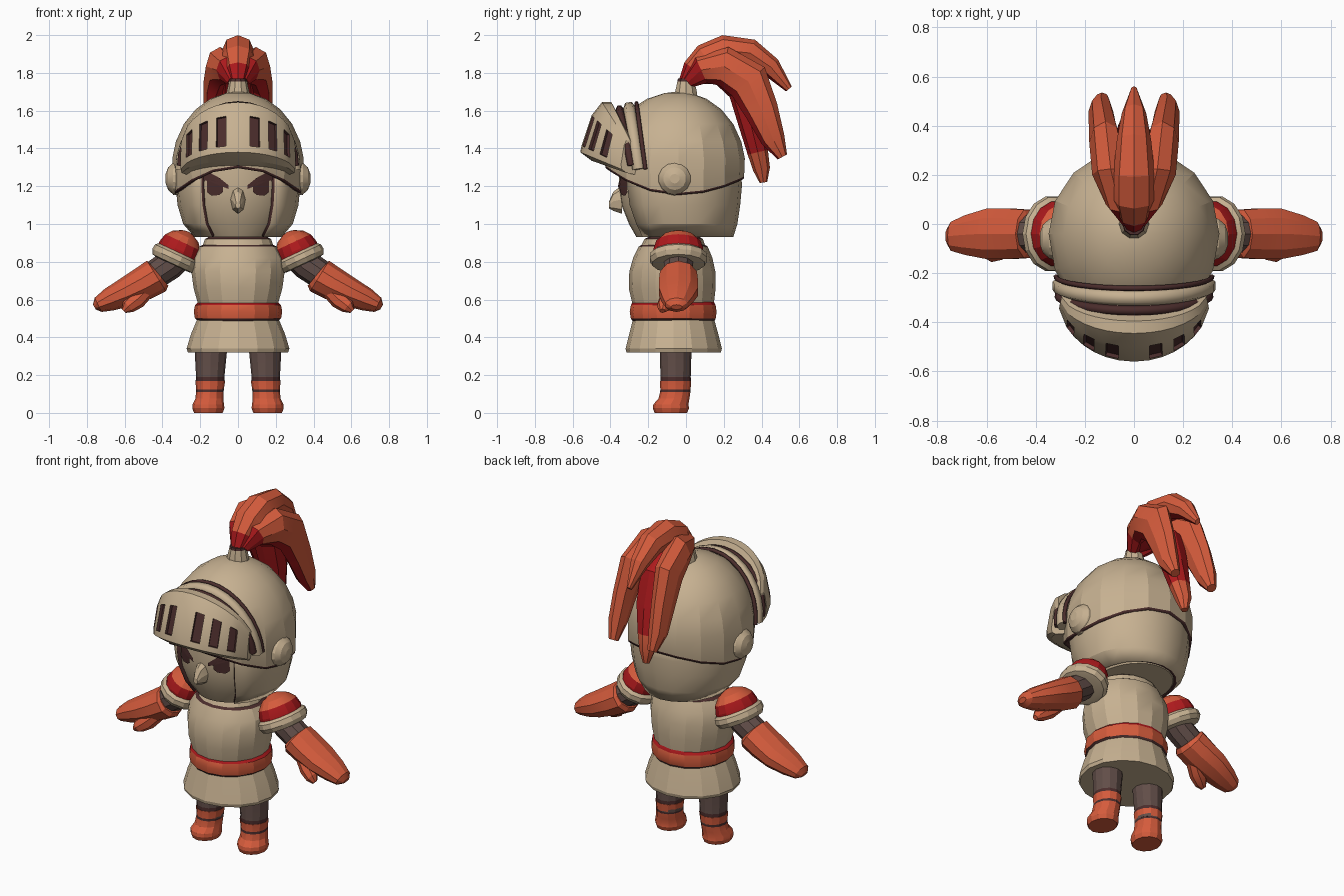
import bpy, bmesh, math
from mathutils import Vector

cube = bpy.data.objects.get("Cube")
if cube:
    bpy.data.objects.remove(cube, do_unlink=True)

STEEL, ORANGE, RED, BROWN, SEAM = range(5)


def material(name, rgb):
    m = bpy.data.materials.new(name)
    m.use_nodes = True
    m.diffuse_color = (*rgb, 1)
    m.node_tree.nodes["Principled BSDF"].inputs["Base Color"].default_value = (*rgb, 1)
    return m


PALETTE = [material("pale steel", (0.57, 0.44, 0.285)),
           material("orange cloth", (0.66, 0.105, 0.045)),
           material("deep red", (0.42, 0.01, 0.012)),
           material("brown cloth", (0.12, 0.075, 0.065)),
           material("dark seam", (0.07, 0.026, 0.025))]
X, Y, Z = Vector((1, 0, 0)), Vector((0, 1, 0)), Vector((0, 0, 1))


def finish(name, bm, mirror=False):
    me = bpy.data.meshes.new(name)
    bm.to_mesh(me)
    bm.free()
    for m in PALETTE:
        me.materials.append(m)
    ob = bpy.data.objects.new(name, me)
    bpy.context.collection.objects.link(ob)
    if mirror:
        ob.modifiers.new("Mirror", 'MIRROR')
    return ob


def loft(name, sections, paint=STEEL, n=16, side=Y, axis=None, mirror=False, caps=True, edit=None):
    """Skin ellipses (x, y, z, radius across, radius along side) along a path."""
    bm = bmesh.new()
    pts = [Vector(s[:3]) for s in sections]
    color = paint if callable(paint) else lambda i, a: paint
    rings = []
    for i, (p, s) in enumerate(zip(pts, sections)):
        t = axis or (pts[min(i + 1, len(pts) - 1)] - pts[max(i - 1, 0)]).normalized()
        u = side.cross(t).normalized()
        angles = [math.tau * j / n for j in range(n)]
        rings.append([bm.verts.new(p + u * s[3] * math.cos(a) + side * s[4] * math.sin(a)) for a in angles])
    for i in range(len(rings) - 1):
        for j in range(n):
            k = (j + 1) % n
            f = bm.faces.new((rings[i][j], rings[i][k], rings[i + 1][k], rings[i + 1][j]))
            f.material_index = color(i, math.tau * (j + 0.5) / n)
    if caps:
        bm.faces.new(rings[0][::-1]).material_index = color(0, 0)
        bm.faces.new(rings[-1]).material_index = color(len(rings) - 2, 0)
    if edit:
        edit(bm, rings)
    return finish(name, bm, mirror)


def upright(rows):
    """Turn (height, half width, front y, back y) rows into sections."""
    return [(0, (f + b) / 2, z, r, (b - f) / 2) for z, r, f, b in rows]


def shell(ob, thickness):
    s = ob.modifiers.new("Solidify", 'SOLIDIFY')
    s.thickness, s.offset, s.material_offset_rim = thickness, -1, SEAM


# Body: skirt, breastplate, collar, belt
loft("skirt", upright([(.32, .265, -.315, .185), (.34, .272, -.32, .19), (.42, .248, -.3, .17), (.5, .214, -.28, .148)]), axis=Z)
loft("breastplate", upright([(.56, .207, -.28, .145), (.66, .235, -.303, .157), (.75, .247, -.3, .155),
                             (.82, .24, -.28, .14), (.88, .205, -.25, .115), (.89, .185, -.235, .1),
                             (.92, .175, -.22, .09), (.94, .14, -.18, .06)]),
     lambda i, a: SEAM if i in (4, 6) else STEEL, axis=Z)
loft("belt", upright([(.485, .212, -.282, .15), (.5, .228, -.292, .157), (.535, .234, -.298, .162),
                      (.57, .228, -.292, .157), (.588, .208, -.282, .148)]),
     lambda i, a: {0: SEAM, 3: RED}.get(i, ORANGE), axis=Z)

# Legs and boots
loft("legs", [(.145, -.055, .12, .07, .078), (.147, -.055, .17, .077, .081), (.147, -.055, .19, .075, .08),
              (.143, -.055, .36, .088, .085)], lambda i, a: SEAM if i == 1 else BROWN, 12, axis=Z, mirror=True)
loft("boots", [(.157, -.08, 0, .076, .086), (.157, -.08, .025, .085, .096), (.157, -.08, .045, .083, .093),
               (.152, -.064, .075, .074, .082), (.149, -.057, .11, .073, .08), (.148, -.056, .124, .073, .08),
               (.147, -.055, .17, .079, .083)],
     lambda i, a: SEAM if i == 4 else ORANGE, 12, axis=Z, mirror=True)

# Arms, gloves, thumbs
loft("arms", [(.26, -.04, .87, .07, .075), (.36, -.04, .785, .08, .08), (.5, -.04, .69, .075, .078)],
     BROWN, 10, mirror=True)
loft("gloves", [(.42, -.04, .735, .08, .085), (.432, -.04, .725, .095, .103), (.5, -.04, .685, .09, .108),
                (.59, -.04, .64, .078, .108), (.68, -.045, .6, .062, .085), (.74, -.05, .572, .042, .062),
                (.76, -.05, .56, .015, .03)], ORANGE, 10, mirror=True)
loft("thumbs", [(.47, -.06, .66, .04, .05), (.535, -.095, .6, .05, .05), (.58, -.115, .565, .04, .04),
                (.605, -.125, .54, .015, .015)], ORANGE, 8, mirror=True)

# Shoulder guards: domed cap with a rolled rim, tilted outward
up = Vector((-.42, 0, .9)).normalized()
rim = Vector((.325, -.04, .83))


def on_axis(profile):
    return [(*(rim + up * h), r, r * 1.17) for h, r in profile]


loft("shoulder_caps", on_axis([(0, .113), (.035, .115), (.08, .103), (.115, .074), (.138, .03), (.143, .008)]),
     lambda i, a: RED if i < 2 else ORANGE, 14, axis=up, mirror=True)
loft("shoulder_rims", on_axis([(-.05, .095), (-.045, .12), (-.02, .133), (.008, .13), (.024, .112)]),
     STEEL, 14, axis=up, mirror=True)

# Head inside the helmet
GUARD = [(.93, .23, -.28, .25), (1, .29, -.32, .272), (1.1, .32, -.36, .287), (1.2, .33, -.375, .296), (1.3, .325, -.37, .292)]
FACE = [(z, r - .022, f + .018, b - .02) for z, r, f, b in GUARD]
loft("head", upright(FACE), n=32, axis=Z)
loft("nose", [(0, -.34, 1.13, .075, .04), (0, -.385, 1.12, .05, .026), (0, -.408, 1.1, .018, .014)],
     n=8, side=X, axis=-Y)


def face_y(x, z):
    for lo, hi in zip(FACE, FACE[1:]):
        if z <= hi[0]:
            break
    t = (z - lo[0]) / (hi[0] - lo[0])
    r, f, b = (lo[k] + (hi[k] - lo[k]) * t for k in (1, 2, 3))
    return (f + b) / 2 - (b - f) / 2 * math.sqrt(1 - (x / r) ** 2)


def face_patch(name, columns):
    bm = bmesh.new()
    rows = [[bm.verts.new((x, face_y(x, z) - .007, z)) for z in (lo, hi)] for x, lo, hi in columns]
    for a, b in zip(rows, rows[1:]):
        bm.faces.new((a[0], b[0], b[1], a[1])).material_index = SEAM
    finish(name, bm, True)


face_patch("brows", [(.05, 1.185, 1.205), (.1, 1.205, 1.245), (.15, 1.225, 1.272), (.195, 1.235, 1.275)])
face_patch("eyes", [(.08, 1.17, 1.2), (.1, 1.153, 1.222), (.14, 1.15, 1.235), (.163, 1.168, 1.235)])


# Cheek and neck guard, open over the face
def open_face(bm, rings):
    def hit(f):
        c = f.calc_center_median()
        return abs(math.atan2(c.x, -c.y - .045)) < math.radians(36)
    bmesh.ops.delete(bm, geom=[f for f in bm.faces if hit(f)], context='FACES')


shell(loft("cheek_guard", upright(GUARD), n=20, axis=Z, caps=False, edit=open_face), .03)

# Dome, fuller in front, with a dark lower edge that dips at the ears
DOME_C, DOME_R = Vector((0, -.04, 1.3)), Vector((.35, .395, .4))


def shape_dome(bm, rings):
    for i, ring in enumerate(rings):
        for v in ring:
            s = (v.co.y - DOME_C.y) / DOME_R.y
            if i < 2:
                v.co.z += (.15 if s < 0 else .09) * s * s
            if s > 0:
                v.co.y = DOME_C.y + s * .354
    bm.faces.new(rings[-1])


dome = [(0, -.04, 1.153, .343, .385), (0, -.04, 1.165, .346, .388)]
for deg in (7, 20, 35, 50, 65, 79, 87):
    c, s = math.cos(math.radians(deg)), math.sin(math.radians(deg))
    dome.append((0, -.04, 1.3 + DOME_R.z * s, DOME_R.x * c, DOME_R.y * c))
shell(loft("helmet_dome", dome, lambda i, a: SEAM if i == 0 else STEEL, axis=Z, caps=False, edit=shape_dome), .024)
loft("ear_bosses", [(.3, -.06, 1.24, .095, .095), (.345, -.06, 1.24, .082, .082), (.37, -.06, 1.24, .06, .06),
                    (.383, -.06, 1.24, .025, .025)], n=14, axis=X, mirror=True)


# Visor, raised over the brow; each row is half width, side y, side z, centre y, centre z
def snap(p, scale):
    d = p - DOME_C
    return DOME_C + d * scale / math.sqrt(sum((a / r) ** 2 for a, r in zip(d, DOME_R)))


def sweep(row, a):
    w, y0, z0, y1, z1 = row
    c = math.cos(a)
    return Vector((w * math.sin(a), y0 + (y1 - y0) * c, z0 + (z1 - z0) * c))


rows = [(.31, -.25, 1.36, -.36, 1.56), (.298, -.28, 1.41, -.395, 1.645), (.302, -.295, 1.41, -.445, 1.645),
        (.305, -.3, 1.39, -.5, 1.575), (.308, -.31, 1.3, -.553, 1.415), (.306, -.305, 1.275, -.56, 1.38),
        (.302, -.285, 1.26, -.5, 1.335), (.3, -.27, 1.25, -.42, 1.31)]
half = [12, 22, 32, 42, 53, 63, 82]
cols = [math.radians(d) for d in [-d for d in half[::-1]] + [0] + half]
bm = bmesh.new()
grid = [[bm.verts.new(snap(sweep(r, a), .98) if i in (0, 7) else sweep(r, a)) for a in cols]
        for i, r in enumerate(rows)]
slots = []
for i in range(len(rows)):
    for j in range(len(cols) - 1):
        lo, hi = grid[i], grid[(i + 1) % len(rows)]
        f = bm.faces.new((lo[j], hi[j], hi[j + 1], lo[j + 1]))
        if i == 3 and j in (1, 3, 5, 8, 10, 12):
            f.material_index = SEAM
            slots.append(f)
for j in (0, -1):
    bm.faces.new([r[j] for r in grid])
bmesh.ops.recalc_face_normals(bm, faces=bm.faces[:])
bmesh.ops.inset_individual(bm, faces=slots, thickness=.003, depth=-.015)
finish("visor", bm)


# Bands arching over the dome behind the visor
def arch(name, row, radius, color):
    cu = bpy.data.curves.new(name, 'CURVE')
    cu.dimensions, cu.bevel_depth, cu.bevel_resolution, cu.use_fill_caps = '3D', radius, 1, True
    sp = cu.splines.new('POLY')
    sp.points.add(16)
    for k, pt in enumerate(sp.points):
        pt.co = (*sweep(row, math.pi * (k / 16 - .5)), 1)
    cu.materials.append(PALETTE[color])
    bpy.context.collection.objects.link(bpy.data.objects.new(name, cu))


arch("visor_band", (.302, -.25, 1.29, -.3, 1.615), .034, STEEL)
arch("front_band_seam", (.305, -.29, 1.31, -.352, 1.61), .02, SEAM)
arch("rear_band_seam", (.317, -.215, 1.29, -.262, 1.64), .011, SEAM)

# Plume holder and plume strands
loft("plume_holder", [(0, 0, 1.66, .065, .065), (0, 0, 1.7, .06, .06), (0, 0, 1.755, .048, .048), (0, 0, 1.77, .045, .045)],
     lambda i, a: SEAM if i == 2 else STEEL, 10, axis=Z)


def strand(name, path, paint=lambda i, a: RED if i == 0 or math.cos(a) < -.6 else ORANGE, mirror=False):
    loft(name, path, paint, 8, side=X, mirror=mirror)


strand("plume_crest", [(0, 0, 1.75, .04, .04), (0, .04, 1.82, .06, .065), (0, .1, 1.885, .07, .085),
                       (0, .2, 1.92, .08, .085), (0, .34, 1.905, .075, .07), (0, .45, 1.83, .055, .05),
                       (0, .545, 1.715, .02, .014)])
strand("plume_sides", [(.02, .01, 1.75, .035, .035), (.055, .08, 1.815, .075, .06), (.095, .2, 1.835, .105, .075),
                       (.116, .33, 1.755, .115, .066), (.128, .4, 1.6, .09, .056), (.135, .46, 1.45, .065, .05),
                       (.13, .51, 1.355, .028, .028)], mirror=True)
strand("plume_core", [(0, .03, 1.77, .03, .04), (0, .17, 1.8, .06, .09), (0, .29, 1.71, .07, .1),
                      (0, .34, 1.54, .065, .09), (-.01, .38, 1.38, .055, .06), (-.02, .4, 1.29, .045, .045),
                      (-.02, .41, 1.22, .02, .02)], lambda i, a: ORANGE if i > 3 else RED)

# Soften gentle edges, keep the facets crisp
bpy.ops.object.select_all(action='DESELECT')
for ob in bpy.context.collection.objects:
    if ob.type == 'MESH':
        ob.select_set(True)
        bpy.context.view_layer.objects.active = ob
bpy.ops.object.shade_smooth_by_angle(angle=math.radians(20))
